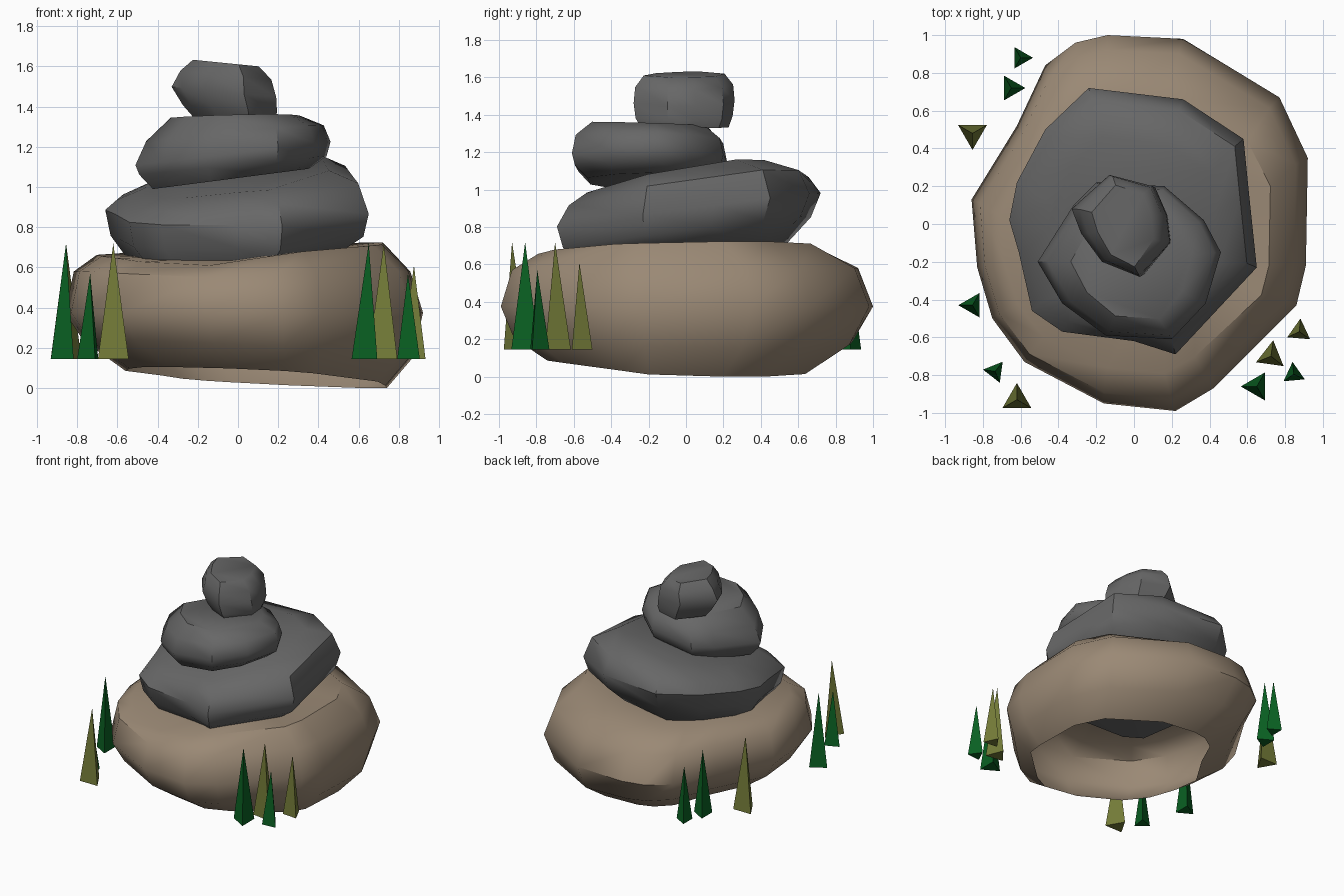
import bpy, bmesh, math

if "Cube" in bpy.data.objects:
    bpy.data.objects.remove(bpy.data.objects["Cube"])


def material(name, col):
    m = bpy.data.materials.new(name)
    m.diffuse_color = (*col, 1)
    m.use_nodes = True
    m.node_tree.nodes["Principled BSDF"].inputs["Base Color"].default_value = m.diffuse_color
    return m


BROWN = material("brown rock", (0.325, 0.25, 0.178))
GREY = material("grey rock", (0.135, 0.135, 0.135))
GREEN = material("dark green", (0.003, 0.118, 0.016))
OLIVE = material("olive green", (0.175, 0.20, 0.04))


def finish(bm, name, mat, smooth=None):
    bmesh.ops.recalc_face_normals(bm, faces=bm.faces)
    me = bpy.data.meshes.new(name)
    bm.to_mesh(me)
    bm.free()
    me.materials.append(mat)
    ob = bpy.data.objects.new(name, me)
    bpy.context.collection.objects.link(ob)
    if smooth:
        bpy.ops.object.select_all(action='DESELECT')
        ob.select_set(True)
        bpy.context.view_layer.objects.active = ob
        bpy.ops.object.shade_smooth_by_angle(angle=math.radians(smooth))
    return ob


def stone(name, mat, outline, rings, closed=True):
    """Loft an outline through rings of
    (scale x, scale y, shift x, shift y, z, slope x, slope y[, dent x, dent y, dent depth])."""
    bm = bmesh.new()
    n = len(outline)
    cx = (min(p[0] for p in outline) + max(p[0] for p in outline)) / 2
    cy = (min(p[1] for p in outline) + max(p[1] for p in outline)) / 2
    loops = []
    for sx, sy, dx, dy, z, tx, ty, *dent in rings:
        loop = []
        for px, py in outline:
            x, y = cx + (px - cx) * sx + dx, cy + (py - cy) * sy + dy
            h = z + tx * x + ty * y
            if dent:
                h -= dent[2] * math.exp(-((x - dent[0]) ** 2 + (y - dent[1]) ** 2) / 0.15)
            loop.append(bm.verts.new((x, y, max(0, h))))
        loops.append(loop)
    for a, b in zip(loops, loops[1:]):
        for i in range(n):
            j = (i + 1) % n
            bm.faces.new((a[i], a[j], b[j], b[i]))
    if closed:
        bm.faces.new(loops[0][::-1])
        bm.faces.new(loops[-1])
    return finish(bm, name, mat, 45)


# Base boulder: open underneath, with a hidden opening in the top
stone("base_boulder", BROWN,
      [(.92, .35), (.77, .67), (.26, .98), (-.14, 1.0), (-.31, .96), (-.47, .84),
       (-.62, .52), (-.86, .13), (-.83, -.23), (-.75, -.50), (-.58, -.73),
       (-.16, -.95), (.22, -.99), (.42, -.87), (.86, -.43), (.91, -.22)],
      [(.73, .70, .06, -.05, .06, -.05, -.05, .72, .1, .04),
       (.92, .91, .02, -.02, .20, -.05, -.02),
       (1, 1, 0, 0, .375, 0, 0),
       (.94, .93, -.01, -.01, .58, 0, 0, -.2, -.85, .03),
       (.80, .74, -.02, -.06, .69, .04, .02, -.2, -.75, .06),
       (.35, .35, 0, 0, .665, .03, .03)], closed=False)

# Wide tilted stone
stone("lower_stone", GREY,
      [(-.24, .72), (.26, .66), (.58, .45), (.61, .15), (.65, -.23), (.22, -.69),
       (0, -.62), (-.38, -.57), (-.54, -.46), (-.61, -.15), (-.66, .02),
       (-.62, .22), (-.47, .50)],
      [(.45, .45, 0, 0, .625, .08, .08),
       (.80, .78, 0, -.05, .66, .08, .08),
       (.96, .94, 0, -.01, .77, .02, .13),
       (1, 1, 0, 0, .89, .01, .13),
       (.92, .91, 0, 0, .99, .10, .15),
       (.70, .70, 0, -.05, 1.06, .13, .18)])

# Third stone
stone("middle_stone", GREY,
      [(-.20, .22), (.16, .20), (.37, .02), (.46, -.15), (.38, -.42), (.20, -.61),
       (-.15, -.59), (-.38, -.42), (-.51, -.20), (-.32, .10)],
      [(.80, .80, -.01, 0, 1.045, .13, 0),
       (.96, .96, 0, 0, 1.11, .10, 0),
       (1, 1, 0, 0, 1.17, .12, 0),
       (.91, .95, .01, 0, 1.265, .09, -.02),
       (.66, .74, .01, 0, 1.345, .02, -.03)])

# Top pebble, leaning
stone("top_stone", GREY,
      [(-.13, .26), (.10, .20), (.17, .05), (.19, -.10), (.03, -.28), (-.17, -.20),
       (-.28, -.05), (-.33, .08)],
      [(.76, .88, .05, 0, 1.338, -.03, -.03),
       (.90, .96, .03, 0, 1.385, -.08, 0),
       (1, 1, 0, 0, 1.465, -.10, 0),
       (.87, .97, .01, 0, 1.55, -.10, 0),
       (.63, .80, .01, 0, 1.61, -.10, 0)])

# Grass spikes: x, y, base radius, top height, rotation, colour
spikes = [
    (-.60, .88, .065, .57, 0, GREEN), (-.65, .72, .075, .65, 0, GREEN),
    (-.855, -.43, .075, .72, 180, GREEN), (-.735, -.78, .065, .57, 172, GREEN),
    (.65, -.86, .085, .72, 180, GREEN), (.845, -.795, .065, .57, 95, GREEN),
    (-.855, .48, .088, .72, -90, OLIVE), (-.62, -.93, .088, .72, 90, OLIVE),
    (.725, -.70, .085, .72, 82, OLIVE), (.875, -.57, .07, .61, 85, OLIVE)]
BASE_Z = .145
for k, (x, y, r, top, rot, mat) in enumerate(spikes):
    bm = bmesh.new()
    ring = [bm.verts.new((x + r * math.cos(math.radians(rot + 120 * i)),
                          y + r * math.sin(math.radians(rot + 120 * i)), BASE_Z))
            for i in range(3)]
    tip = bm.verts.new((x, y, top))
    bm.faces.new(ring[::-1])
    for i in range(3):
        bm.faces.new((ring[i], ring[(i + 1) % 3], tip))
    finish(bm, f"grass_spike_{k + 1}", mat)
